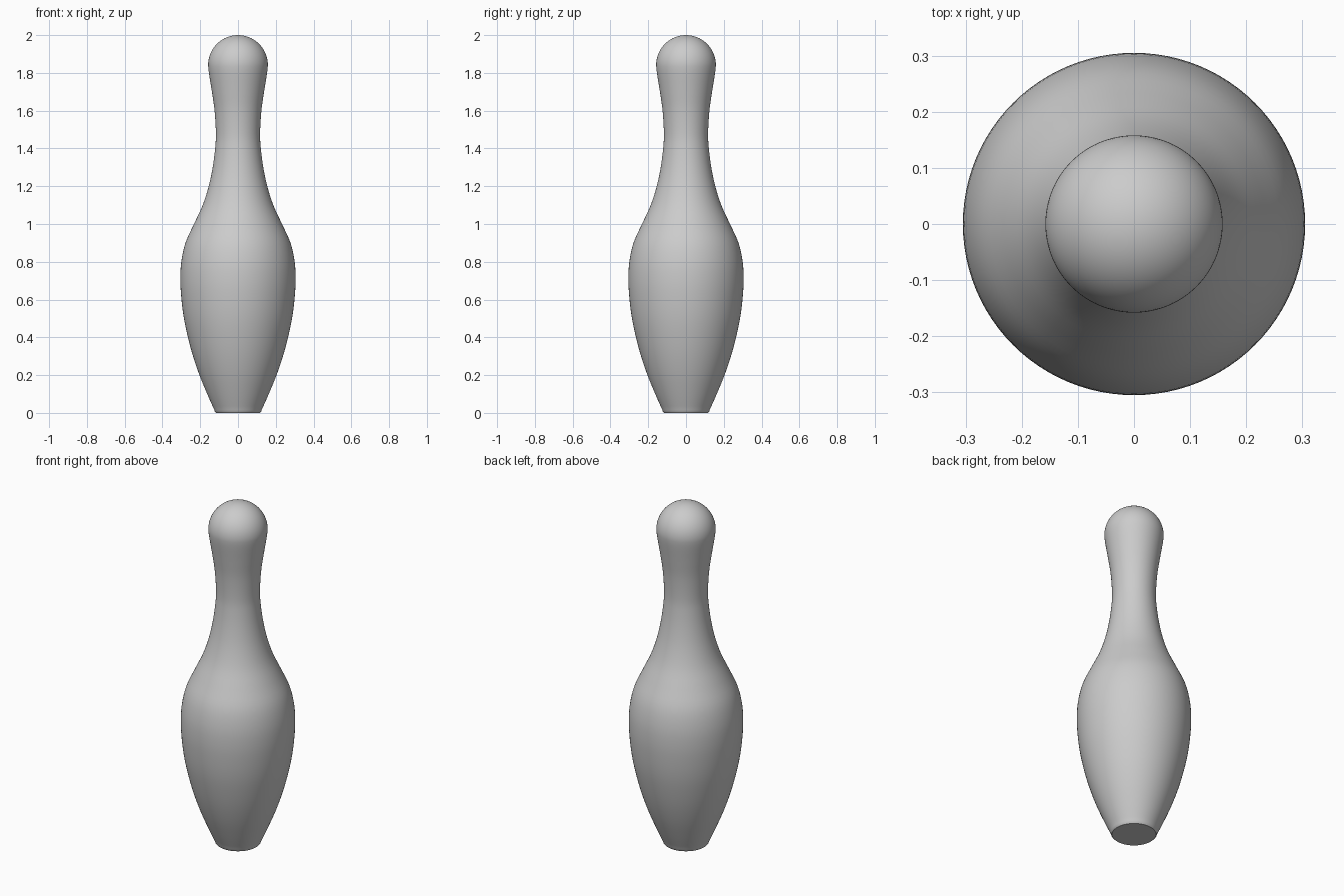
import bpy, bmesh
from math import sin, cos, pi, radians
from mathutils import Vector

if "Cube" in bpy.data.objects:
    bpy.data.objects.remove(bpy.data.objects["Cube"])

SEGMENTS = 96
HEAD_R = 0.158

# Side profile as (radius, height), from just above the foot to the head
body = [(0.125, 0.015), (0.163, 0.1), (0.204, 0.2), (0.238, 0.3), (0.265, 0.4),
        (0.286, 0.5), (0.299, 0.6), (0.305, 0.7), (0.3, 0.8), (0.278, 0.9),
        (0.233, 1.0), (0.187, 1.1), (0.155, 1.2), (0.134, 1.3), (0.121, 1.4),
        (0.117, 1.48), (0.124, 1.6), (0.138, 1.7), (0.154, 1.8), (HEAD_R, 2 - HEAD_R)]


def smooth_path(points, steps):
    """Catmull-Rom curve through the points."""
    p = [Vector(q) for q in points]
    p = [2 * p[0] - p[1]] + p + [p[-1] + Vector((0, 0.03))]
    out = []
    for a, b, c, d in zip(p, p[1:], p[2:], p[3:]):
        for i in range(steps):
            t = i / steps
            out.append(0.5 * (2 * b + (c - a) * t + (2 * a - 5 * b + 4 * c - d) * t**2
                              + (3 * b - a - 3 * c + d) * t**3))
    return out


def lathe(name, profile, segments):
    """Revolve a profile around z, closing it flat below and to a point above."""
    bm = bmesh.new()
    rings = [[bm.verts.new((r * cos(2 * pi * i / segments), r * sin(2 * pi * i / segments), z))
              for i in range(segments)] for r, z in profile]
    tip = bm.verts.new((0, 0, 2))
    bm.faces.new(rings[0][::-1])
    for i in range(segments):
        j = (i + 1) % segments
        for lo, hi in zip(rings, rings[1:]):
            bm.faces.new((lo[i], lo[j], hi[j], hi[i]))
        bm.faces.new((rings[-1][i], rings[-1][j], tip))
    mesh = bpy.data.meshes.new(name)
    bm.to_mesh(mesh)
    bm.free()
    obj = bpy.data.objects.new(name, mesh)
    bpy.context.collection.objects.link(obj)
    bpy.context.view_layer.objects.active = obj
    obj.select_set(True)
    bpy.ops.object.shade_smooth_by_angle(angle=radians(30))
    return obj


# Small foot bevel, swelling belly and neck, then a hemispherical head
foot = [Vector((0.117, 0)), Vector((0.122, 0.005))]
head = [Vector((HEAD_R * cos(a), 2 - HEAD_R + HEAD_R * sin(a)))
        for a in (pi / 2 * i / 20 for i in range(20))]
lathe("pin_body", foot + smooth_path(body, 4) + head, SEGMENTS)
